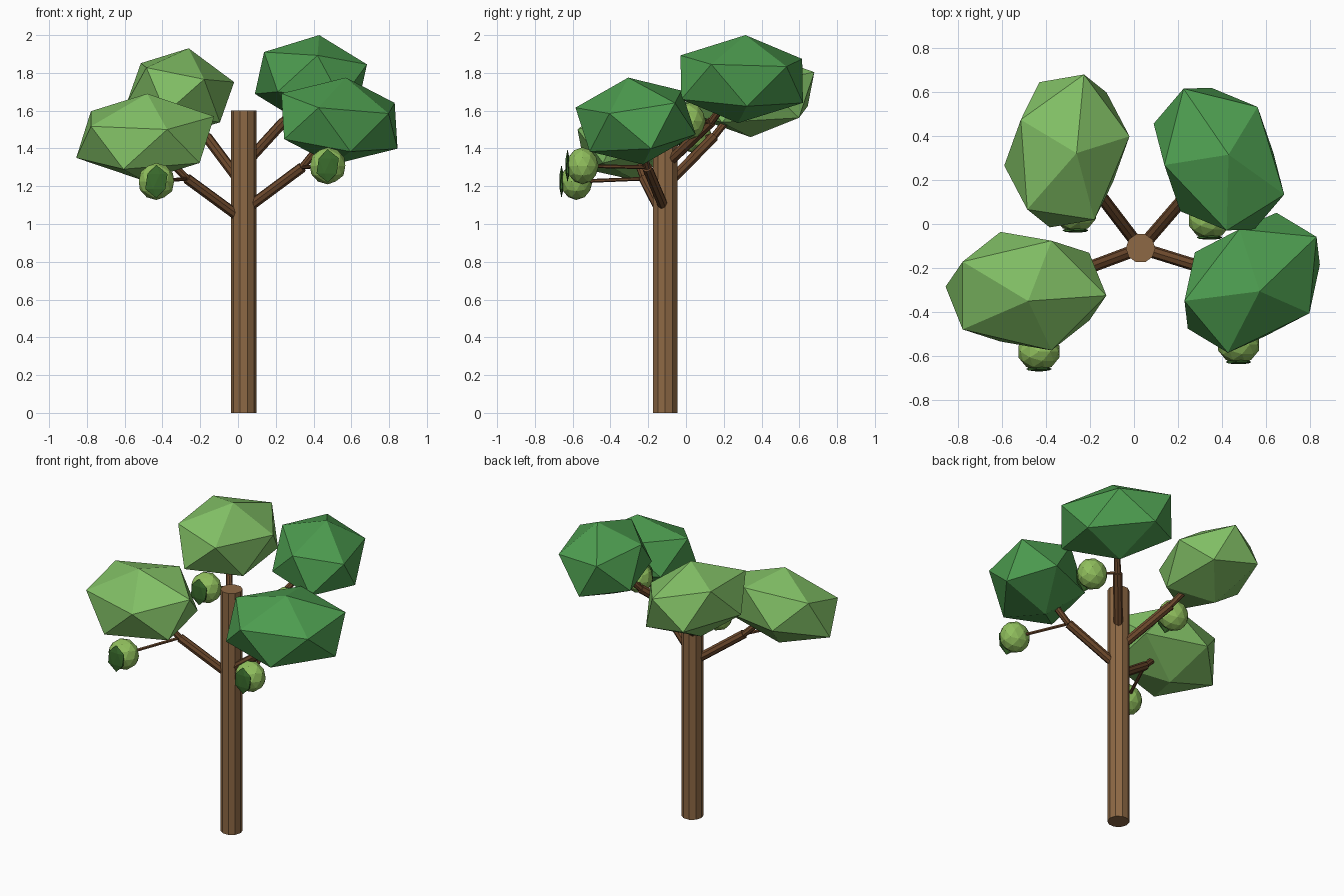
import bpy, bmesh, math
from mathutils import Vector, Matrix

if "Cube" in bpy.data.objects:
    bpy.data.objects.remove(bpy.data.objects["Cube"])


def material(name, rgb):
    m = bpy.data.materials.new(name)
    m.diffuse_color = (*rgb, 1)
    m.use_nodes = True
    m.node_tree.nodes["Principled BSDF"].inputs["Base Color"].default_value = m.diffuse_color
    return m


BARK = material("bark", (0.27, 0.14, 0.058))
WOOD = material("branch_wood", (0.15, 0.065, 0.025))
LIGHT = material("light_leaf", (0.22, 0.52, 0.13))
DARK = material("dark_leaf", (0.075, 0.34, 0.08))
FRUIT = material("fruit_skin", (0.28, 0.52, 0.11))
CAP = material("fruit_cap_green", (0.042, 0.147, 0.025))


def add(name, bm, mat):
    bmesh.ops.recalc_face_normals(bm, faces=bm.faces)
    me = bpy.data.meshes.new(name)
    bm.to_mesh(me)
    bm.free()
    me.materials.append(mat)
    ob = bpy.data.objects.new(name, me)
    bpy.context.collection.objects.link(ob)
    return ob


def rod(name, a, b, radius, sides, mat, turn=0.0):
    a, b = Vector(a), Vector(b)
    d = b - a
    place = (Matrix.Translation((a + b) / 2)
             @ d.to_track_quat('Z', 'Y').to_matrix().to_4x4()
             @ Matrix.Rotation(turn, 4, 'Z'))
    bm = bmesh.new()
    bmesh.ops.create_cone(bm, cap_ends=True, segments=sides, radius1=radius,
                          radius2=radius, depth=d.length, matrix=place)
    return add(name, bm, mat)


def ball(name, centre, size, detail, mat):
    bm = bmesh.new()
    bmesh.ops.create_icosphere(
        bm, subdivisions=detail, radius=1,
        matrix=Matrix.Translation(centre) @ Matrix.Diagonal((*size, 1)))
    return add(name, bm, mat)


def leaf_clump(name, centre, apex, u, v, mat):
    # stretched icosahedron: apex, a tilted ring of five, and their opposites
    c, e, u, v = map(Vector, (centre, apex, u, v))
    points = [e]
    for k in range(5):
        t = math.radians(72 * k)
        points.append(e / math.sqrt(5) + u * math.cos(t) + v * math.sin(t))
    bm = bmesh.new()
    for p in points:
        bm.verts.new(c + p)
        bm.verts.new(c - p)
    bmesh.ops.convex_hull(bm, input=bm.verts[:])
    return add(name, bm, mat)


# Trunk
TX, TY = 0.03, -0.11
rod("trunk", (TX, TY, 0), (TX, TY, 1.6), 0.067, 10, BARK, math.radians(18))

# name, leaf colour, clump centre/apex/ring axes, branch start z, joint, fruit
limbs = [
    ("front_left", LIGHT, (-0.491, -0.305, 1.46), (0.01, -0.045, 0.23),
     (0.361, 0, 0.007), (0, 0.262, 0.068),
     1.02, (-0.27, -0.222, 1.24), (-0.432, -0.58, 1.225)),
    ("front_right", DARK, (0.537, -0.267, 1.545), (0.034, -0.039, 0.23),
     (0.245, -0.121, -0.063), (0.212, 0.277, 0.013),
     1.07, (0.34, -0.206, 1.30), (0.475, -0.548, 1.308)),
    ("back_left", LIGHT, (-0.305, 0.332, 1.695), (0.044, -0.01, 0.235),
     (0.265, 0.071, -0.049), (-0.025, 0.347, 0.02),
     1.20, (-0.165, 0.146, 1.46), (-0.266, 0.05, 1.47)),
    ("back_right", DARK, (0.386, 0.295, 1.767), (0.044, 0.02, 0.233),
     (0.277, -0.17, -0.026), (0.074, 0.295, -0.031),
     1.31, (0.24, 0.133, 1.54), (0.343, 0.018, 1.545)),
]

for name, leaf, centre, apex, u, v, z0, joint, fruit in limbs:
    # Leaves, two-part branch and fruit stem
    leaf_clump(name + "_leaf_clump", centre, apex, u, v, leaf)
    rod(name + "_branch", (TX, TY, z0), joint, 0.028, 8, WOOD)
    rod(name + "_upper_branch", joint, centre, 0.02, 8, WOOD)
    rod(name + "_fruit_stem", joint, fruit, 0.01, 6, WOOD)
    # Fruit with a thin cap on its front
    x, y, z = fruit
    ball(name + "_fruit", fruit, (0.098, 0.086, 0.098), 2, FRUIT)
    ball(name + "_fruit_cap", (x, y - 0.079, z), (0.066, 0.012, 0.088), 1, CAP)
